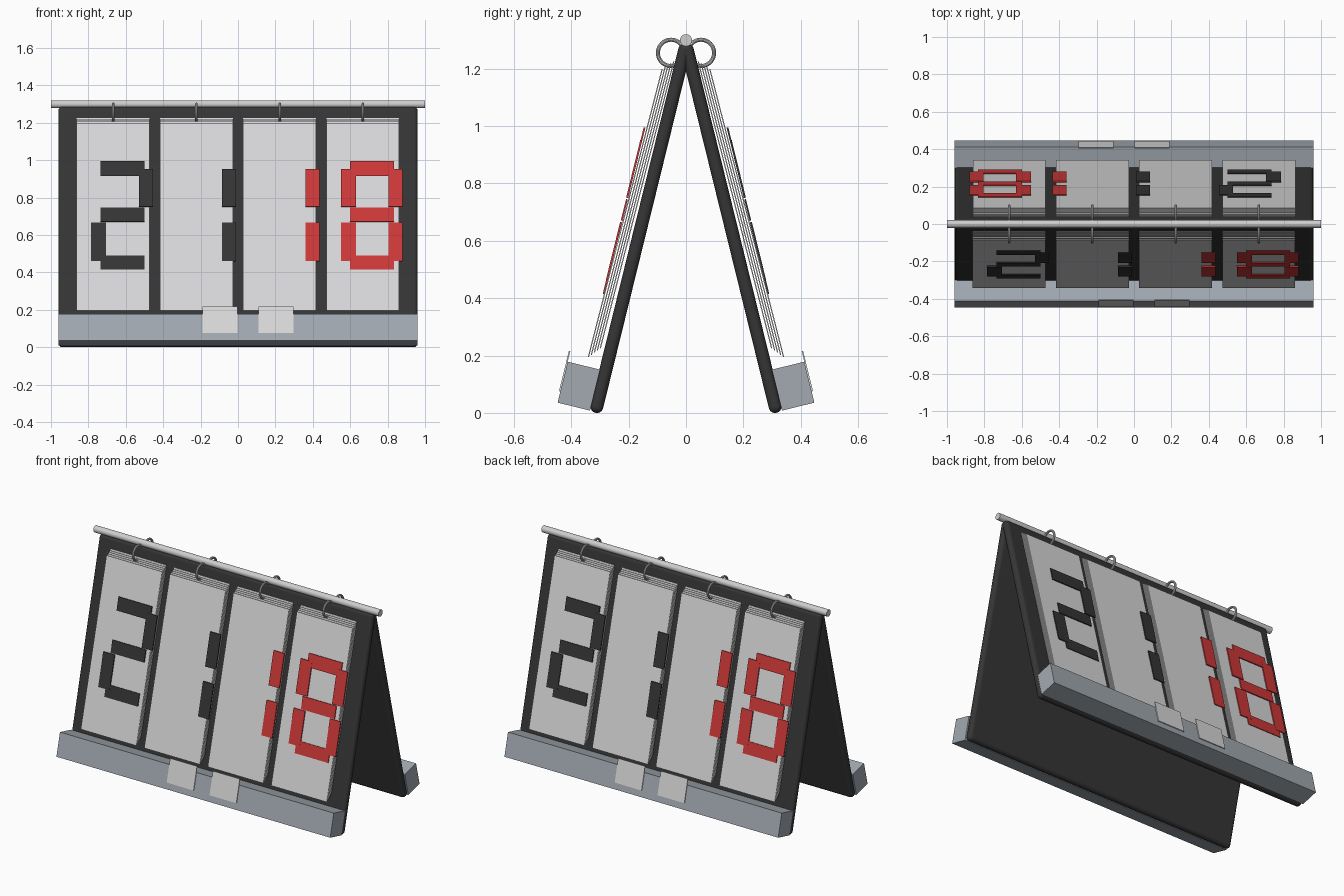
import bpy, bmesh
from math import pi, sin, cos, atan2
from mathutils import Matrix

if "Cube" in bpy.data.objects:
    bpy.data.objects.remove(bpy.data.objects["Cube"], do_unlink=True)


def material(name, rgb):
    m = bpy.data.materials.new(name)
    m.use_nodes = True
    m.diffuse_color = (*rgb, 1)
    m.node_tree.nodes["Principled BSDF"].inputs["Base Color"].default_value = (*rgb, 1)
    return m


BOARD = material("charcoal board", (0.036, 0.036, 0.036))
CARD = material("white card", (0.70, 0.70, 0.71))
TRAY = material("blue grey tray", (0.36, 0.40, 0.44))
METAL = material("light metal", (0.62, 0.62, 0.62))
BLACK = material("black digit", (0.036, 0.036, 0.036))
RED = material("red digit", (0.62, 0.04, 0.04))

# Each leaf has local axes: x across, y up the slope, z outward, from the hinge
HINGE = 1.285
LEAN = atan2(0.31, 1.26)
FRONT = Matrix.Translation((0, 0, HINGE)) @ Matrix.Rotation(pi / 2 - LEAN, 4, "X")
LEAVES = {"front": FRONT, "back": Matrix.Rotation(pi, 4, "Z") @ FRONT}
PITCH = 0.445                      # spacing of the card columns


def boxes(name, mat, leaf, spans, bevel=0):
    """One object from boxes (x0, x1, down0, down1, out0, out1)."""
    bm = bmesh.new()
    for x0, x1, d0, d1, n0, n1 in spans:
        verts = bmesh.ops.create_cube(bm, size=1)["verts"]
        for v in verts:
            v.co = (x1 if v.co.x > 0 else x0,
                    -d0 if v.co.y > 0 else -d1,
                    n1 if v.co.z > 0 else n0)
    mesh = bpy.data.meshes.new(name)
    bm.to_mesh(mesh)
    bm.free()
    mesh.materials.append(mat)
    ob = bpy.data.objects.new(name, mesh)
    ob.matrix_world = leaf
    bpy.context.collection.objects.link(ob)
    if bevel:
        mod = ob.modifiers.new("rounded edges", "BEVEL")
        mod.width = bevel
        mod.segments = 5
    return ob


def finish(name, mat):
    ob = bpy.context.object
    ob.name = name
    ob.data.materials.append(mat)
    bpy.ops.object.shade_smooth_by_angle()
    return ob


def down(z):
    """Distance below the hinge of a height on the outermost card."""
    return (HINGE + 0.017 - z) / cos(LEAN)


# Digit bars in the first column: x range, then height range
BARS = {
    "top": (-0.735, -0.50, 0.915, 0.995),
    "middle": (-0.735, -0.50, 0.67, 0.745),
    "bottom": (-0.735, -0.50, 0.415, 0.49),
    "upper_right": (-0.53, -0.455, 0.75, 0.952),
    "lower_right": (-0.53, -0.455, 0.46, 0.665),
    "upper_left": (-0.785, -0.705, 0.75, 0.952),
    "lower_left": (-0.785, -0.705, 0.46, 0.665),
}
ONE = ["upper_right", "lower_right"]
TWO = ["top", "upper_right", "middle", "lower_left", "bottom"]
DIGITS = [(TWO, BLACK), (ONE, BLACK), (ONE, RED), (list(BARS), RED)]


def digit(name, bars, mat, column, leaf):
    spans = []
    for bar in bars:
        x0, x1, z0, z1 = BARS[bar]
        raised = 0.075 if "_" in bar else 0.074
        spans.append((x0 + column * PITCH, x1 + column * PITCH,
                      down(z1), down(z0), 0.068, raised))
    boxes(name, mat, leaf, spans)


for side, leaf in LEAVES.items():
    # Board and tray
    boxes(side + "_board", BOARD, leaf, [(-0.96, 0.96, 0, 1.3225, -0.0225, 0.0225)], 0.021)
    boxes(side + "_tray", TRAY, leaf, [(-0.96, 0.96, 1.173, 1.32, 0.02, 0.136)])
    # Small plates on the tray
    boxes(side + "_tray_plates", CARD, leaf,
          [(x, x + 0.188, 1.135, 1.28, 0.136, 0.141) for x in (-0.19, 0.11)])

    for column, (bars, mat) in enumerate(DIGITS):
        # Stack of flip cards, fanned slightly toward the bottom
        left = -0.863 + column * PITCH
        for i in range(5):
            t = i / 4
            card = boxes(f"{side}_card_{column + 1}_{i + 1}", CARD, leaf,
                         [(left, left + 0.39, 0.068 + 0.035 * t, 1.10 + 0.04 * t, -0.002, 0.002)])
            for v in card.data.vertices:
                v.co.z += (0.027 if v.co.y > -0.5 else 0.037) + 0.033 * t
        digit(f"{side}_digit_{column + 1}", bars, mat, column, leaf)

        # Binder ring
        ring_y = -0.052 if side == "front" else 0.052
        bpy.ops.mesh.primitive_torus_add(
            major_radius=0.046, minor_radius=0.007, major_segments=32, minor_segments=10,
            location=(-0.667 + column * PITCH, ring_y, 1.255), rotation=(0, pi / 2, 0))
        finish(f"{side}_ring_{column + 1}", METAL)

# Hinge rod
bpy.ops.mesh.primitive_cylinder_add(vertices=24, radius=0.021, depth=2,
                                    location=(0, 0, 1.299), rotation=(0, pi / 2, 0))
finish("hinge_rod", METAL)
